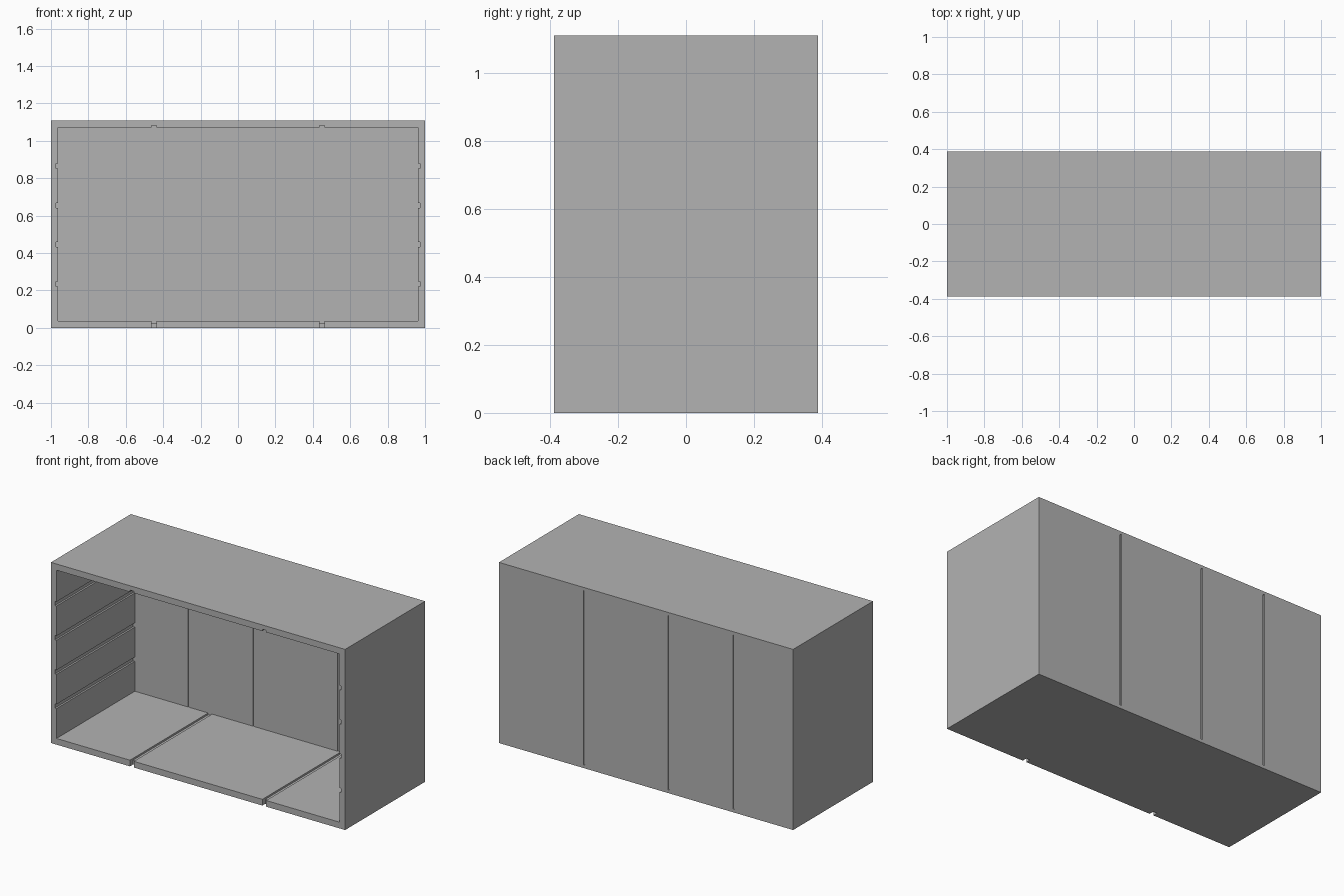
import bpy
from mathutils import Vector

if "Cube" in bpy.data.objects:
    bpy.data.objects.remove(bpy.data.objects["Cube"], do_unlink=True)

grey = bpy.data.materials.new("plain_grey")
grey.use_nodes = True
grey.diffuse_color = (0.448, 0.448, 0.448, 1)
grey.node_tree.nodes["Principled BSDF"].inputs["Base Color"].default_value = grey.diffuse_color


def box(name, low, high):
    """Box between two opposite corners."""
    low, high = Vector(low), Vector(high)
    bpy.ops.mesh.primitive_cube_add(size=1)
    obj = bpy.context.object
    obj.name = name
    for v in obj.data.vertices:
        v.co = (low + high) / 2 + v.co * (high - low)
    obj.data.materials.append(grey)
    return obj


def cut(target, low, high):
    """Remove a box-shaped volume from the target."""
    cutter = box("cutter", low, high)
    cutter.hide_render = True
    mod = target.modifiers.new("cut", "BOOLEAN")
    mod.operation = "DIFFERENCE"
    mod.solver = "EXACT"
    mod.object = cutter
    bpy.context.view_layer.objects.active = target
    bpy.ops.object.modifier_apply(modifier=mod.name)
    bpy.data.objects.remove(cutter, do_unlink=True)


HEIGHT, DEPTH, WALL = 1.11, 0.388, 0.038
BACK = 0.372            # inner face of the back panel
HALF = 0.013            # half width of the shelf and divider grooves
GROOVE = 0.011          # depth of those grooves
FRONT = -DEPTH - 0.1
INNER_X, INNER_TOP = 1 - WALL, HEIGHT - WALL

# Hollow box with an open front
carcass = box("cabinet_carcass", (-1, -DEPTH, 0), (1, DEPTH, HEIGHT))
cut(carcass, (-INNER_X, FRONT, WALL), (INNER_X, BACK, INNER_TOP))

# Shelf grooves in both side walls
for z in (0.235, 0.445, 0.655, 0.865):
    for side in (-1, 1):
        xs = sorted((side * (INNER_X - 0.02), side * (INNER_X + GROOVE)))
        cut(carcass, (xs[0], FRONT, z - HALF), (xs[1], BACK, z + HALF))

# Divider grooves in the floor and ceiling, with a front notch in the floor
for x in (-0.45, 0.45):
    cut(carcass, (x - HALF, FRONT, WALL - GROOVE), (x + HALF, BACK, WALL + 0.02))
    cut(carcass, (x - HALF, FRONT, INNER_TOP - 0.02), (x + HALF, BACK, INNER_TOP + GROOVE))
    cut(carcass, (x - HALF, FRONT, -0.1), (x + HALF, -DEPTH + 0.03, WALL + 0.02))

# Narrow joints between the back boards, on both faces
JOINT, JOINT_DEPTH = 0.005, 0.006
for x in (-0.595, -0.155, 0.42):
    cut(carcass, (x - JOINT, DEPTH - JOINT_DEPTH, 0.02), (x + JOINT, DEPTH + 0.1, HEIGHT - 0.02))
    cut(carcass, (x - JOINT, BACK - 0.05, WALL), (x + JOINT, BACK + JOINT_DEPTH, INNER_TOP))
